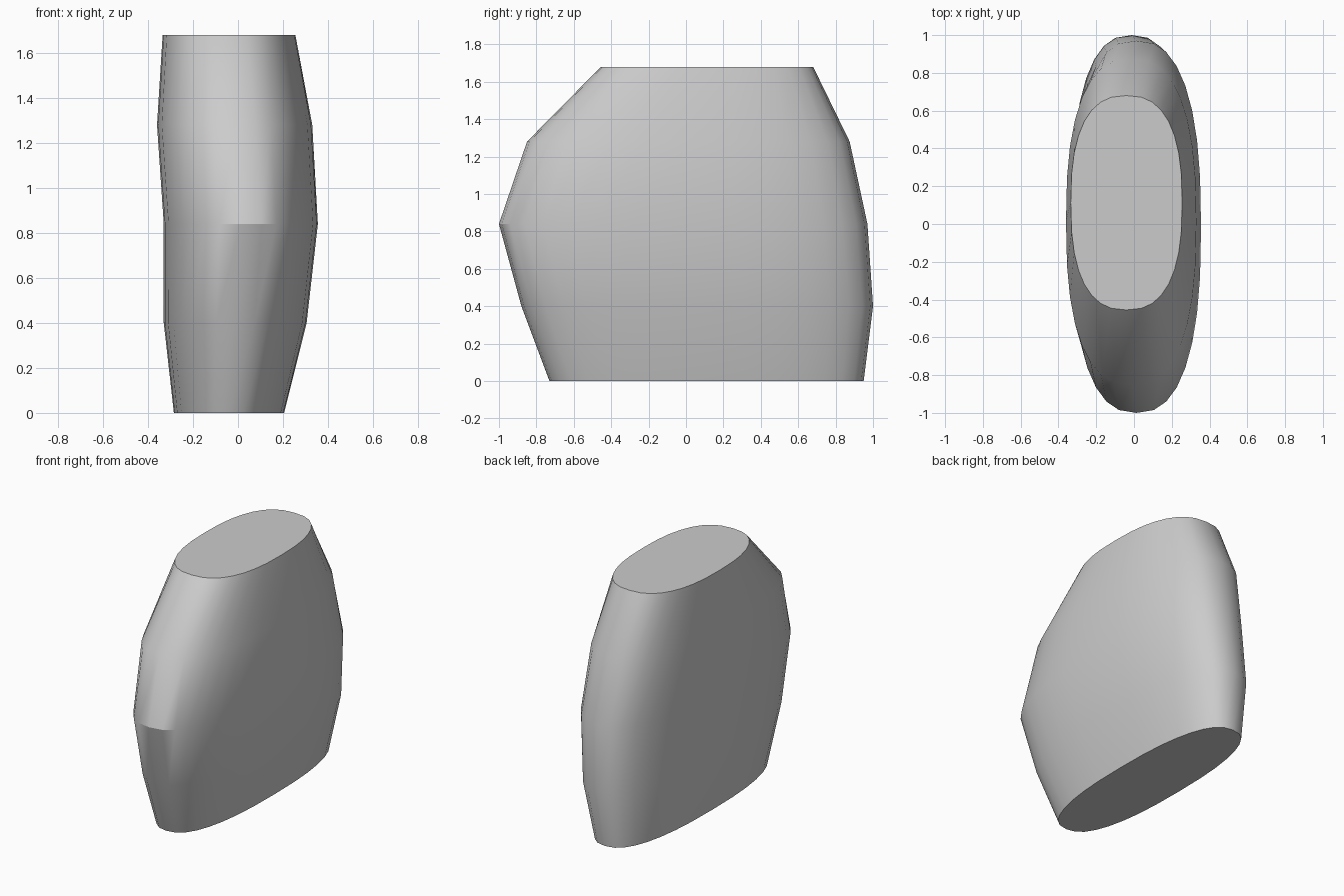
import bpy, bmesh, math

cube = bpy.data.objects.get("Cube")
if cube:
    bpy.data.objects.remove(cube, do_unlink=True)

SEGMENTS = 32
ROUNDNESS = 2 / 2.5   # superellipse power

# Cross-sections: height, min x, max x, min y, max y
SECTIONS = [
    (0.00, -0.285, 0.205, -0.73, 0.95),
    (0.40, -0.33, 0.305, -0.88, 1.00),
    (0.84, -0.33, 0.355, -1.00, 0.97),
    (1.28, -0.36, 0.33, -0.85, 0.875),
    (1.68, -0.335, 0.255, -0.455, 0.68),
]


def rounded(value):
    return math.copysign(abs(value) ** ROUNDNESS, value)


def section_ring(bm, z, x0, x1, y0, y1):
    """Add one rounded cross-section ring."""
    ring = []
    for i in range(SEGMENTS):
        angle = math.tau * i / SEGMENTS
        x = (x0 + x1) / 2 + (x1 - x0) / 2 * rounded(math.cos(angle))
        y = (y0 + y1) / 2 + (y1 - y0) / 2 * rounded(math.sin(angle))
        ring.append(bm.verts.new((x, y, z)))
    return ring


# Lofted body with flat caps
bm = bmesh.new()
rings = [section_ring(bm, *section) for section in SECTIONS]
for low, high in zip(rings, rings[1:]):
    for i in range(SEGMENTS):
        j = (i + 1) % SEGMENTS
        bm.faces.new((low[i], low[j], high[j], high[i]))
bm.faces.new(rings[0][::-1])
bm.faces.new(rings[-1])
mesh = bpy.data.meshes.new("body")
bm.to_mesh(mesh)
bm.free()
body = bpy.data.objects.new("body", mesh)
bpy.context.collection.objects.link(body)

# Plain grey surface
grey = bpy.data.materials.new("light_grey")
grey.use_nodes = True
colour = (0.6, 0.6, 0.6, 1)
grey.diffuse_color = colour
grey.node_tree.nodes["Principled BSDF"].inputs["Base Color"].default_value = colour
mesh.materials.append(grey)

# Smooth sides with sharp caps
bpy.ops.object.select_all(action="DESELECT")
body.select_set(True)
bpy.context.view_layer.objects.active = body
bpy.ops.object.shade_smooth_by_angle(angle=math.radians(30))
